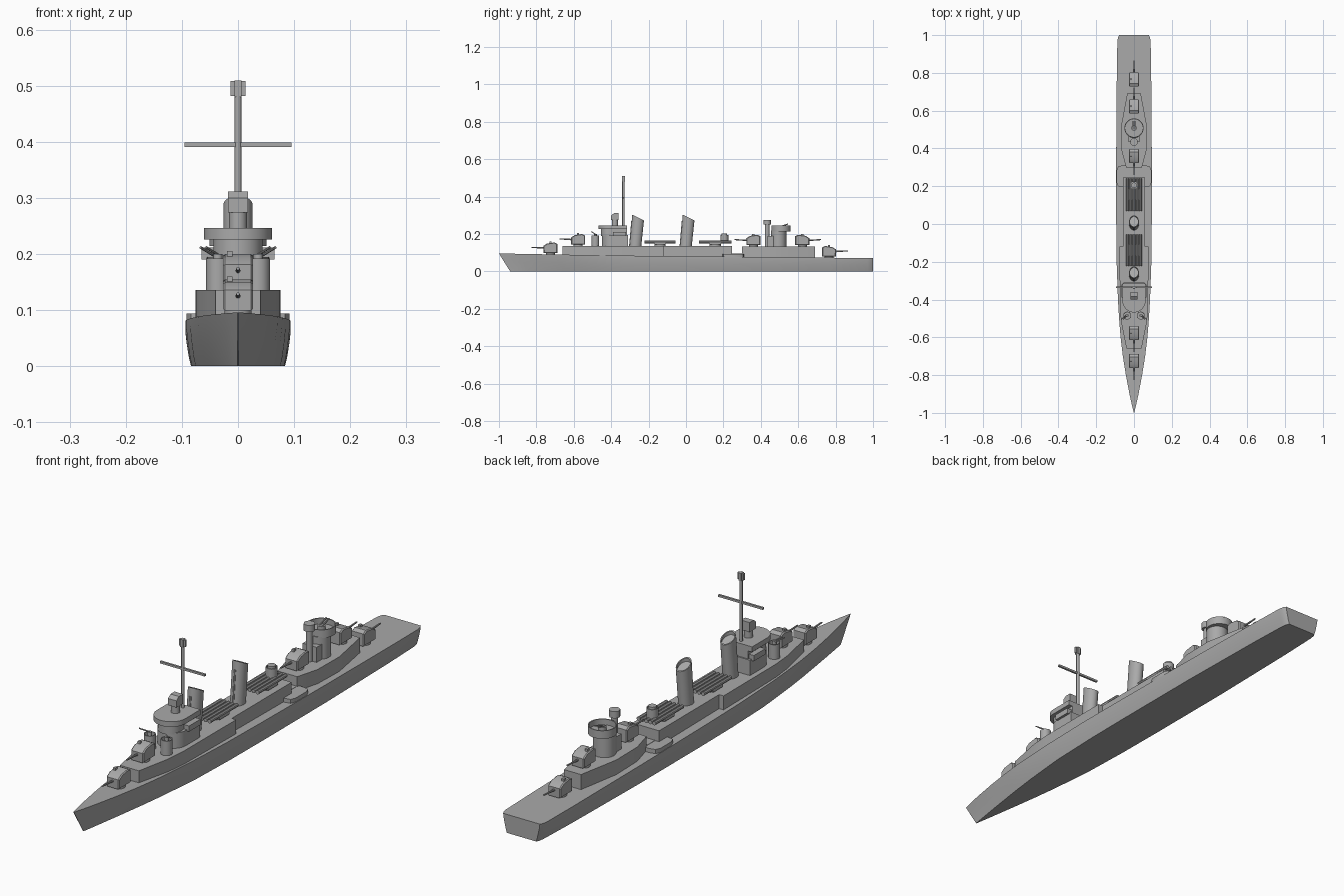
import bpy, bmesh, math
from mathutils import Vector

cube = bpy.data.objects.get("Cube")
if cube:
    bpy.data.objects.remove(cube, do_unlink=True)

grey = bpy.data.materials.new("hull_grey")
grey.use_nodes = True
grey.diffuse_color = (0.4, 0.4, 0.4, 1)
grey.node_tree.nodes["Principled BSDF"].inputs["Base Color"].default_value = (0.4, 0.4, 0.4, 1)


def loft(name, rings):
    """Skin a list of equal closed rings, cap both ends, keep hard edges sharp."""
    bm = bmesh.new()
    rows = [[bm.verts.new(p) for p in ring] for ring in rings]
    n = len(rows[0])
    for a, b in zip(rows, rows[1:]):
        for i in range(n):
            j = (i + 1) % n
            bm.faces.new((a[i], a[j], b[j], b[i]))
    bm.faces.new(rows[0])
    bm.faces.new(rows[-1])
    bmesh.ops.recalc_face_normals(bm, faces=bm.faces)
    for f in bm.faces:
        f.smooth = True
    for e in bm.edges:
        e.smooth = e.calc_face_angle(0) < math.radians(32)
    mesh = bpy.data.meshes.new(name)
    bm.to_mesh(mesh)
    bm.free()
    mesh.materials.append(grey)
    obj = bpy.data.objects.new(name, mesh)
    bpy.context.collection.objects.link(obj)
    return obj


def prism(name, outline, z0, z1):
    return loft(name, [[(x, y, z) for x, y in outline] for z in (z0, z1)])


def mirrored(half):
    """Close a right-hand (x, y) outline with its mirror image."""
    return half + [(-x, y) for x, y in reversed(half)]


def box(name, w, y0, y1, z0, z1, x=0):
    return prism(name, [(x - w, y0), (x + w, y0), (x + w, y1), (x - w, y1)], z0, z1)


def circle(x, y, r, z, n=24, stretch=1):
    return [(x + r * math.cos(math.tau * i / n),
             y + r * stretch * math.sin(math.tau * i / n), z) for i in range(n)]


def cyl(name, x, y, r, z0, z1, n=24):
    return loft(name, [circle(x, y, r, z0, n), circle(x, y, r, z1, n)])


def tub(name, x, y, r, z0, z1, wall, depth):
    """Round open-topped shield."""
    return loft(name, [circle(x, y, r, z0), circle(x, y, r, z1),
                       circle(x, y, r - wall, z1), circle(x, y, r - wall, z1 - depth)])


def rod(name, start, end, r, r_end=None, n=10):
    start, end = Vector(start), Vector(end)
    turn = (end - start).to_track_quat('Z', 'Y')
    return loft(name, [[p + turn @ Vector(c) for c in circle(0, 0, rad, 0, n)]
                       for p, rad in ((start, r), (end, r_end or r))])


def lerp_table(table, t):
    for (a, va), (b, vb) in zip(table, table[1:]):
        if t <= b:
            return va + (vb - va) * (t - a) / (b - a)
    return table[-1][1]


# Hull: lofted sections with raked stem, flared sides and rising deck
BEAM = [(0, .001), (.025, .013), (.05, .024), (.1, .043), (.15, .059), (.2, .071), (.25, .079),
        (.3, .085), (.4, .092), (.5, .094), (.7, .094), (.9, .091), (.985, .088), (.995, .084), (1, .078)]
SHEER = [(-1, .096), (-.4, .085), (.2, .079), (1, .071)]
FLARE = [(0, .89), (.2, .93), (.5, .97), (.8, 1), (1, 1)]


def hull_point(u, f, side):
    stem = -.94 - .06 * f
    y = stem + u * (1 - stem)
    tuck = 1 - .1 * (1 - f) * max(0, (u - .8) / .2)
    fine = lerp_table(FLARE, f) - (1 - f) * .25 * max(0, 1 - u / .3)
    return (side * lerp_table(BEAM, u) * fine * tuck, y, f * lerp_table(SHEER, y))


hull_rings = []
for u, _ in BEAM:
    port = [hull_point(u, f, 1) for f, _ in FLARE]
    hull_rings.append(port + [(-x, y, z) for x, y, z in reversed(port)])
loft("hull", hull_rings)

# Deckhouses
prism("forward_deckhouse", mirrored([(.04, -.66), (.052, -.6), (.068, -.52), (.075, -.44), (.076, -.12)]), .05, .136)
box("midship_deckhouse", .057, -.13, .245, .05, .136)
prism("aft_deckhouse", mirrored([(.042, .3), (.066, .39), (.068, .52), (.036, .69)]), .05, .132)
box("deckhouse_link", .04, .23, .32, .05, .095)
prism("side_platform", mirrored([(.06, .195), (.084, .2), (.092, .22), (.092, .285), (.084, .305), (.06, .31)]), .06, .094)


# Gun turrets: bevelled shield, pedestal ring and tapered barrel
def turret(name, y, base, aim):
    profile = [(.037, .008), (.038, .045), (.018, .058), (-.022, .064), (-.038, .056), (-.038, .008)]
    rings = []
    for x, s in ((-.027, .88), (-.023, 1), (.023, 1), (.027, .88)):
        rings.append([(x, y + aim * a * s, base + .035 + (b - .035) * s) for a, b in profile])
    loft(name, rings)
    cyl(name + "_ring", 0, y, .024, base - .012, base + .012)
    rod(name + "_barrel", (0, y + aim * .03, base + .034), (0, y + aim * .1, base + .038), .0045, .003)
    box(name + "_sight", .005, y - .006, y + .006, base + .05, base + .069, x=-.015)


for name, y, base, aim in (("bow_turret", -.725, .091, -1), ("raised_bow_turret", -.577, .136, -1),
                           ("mid_turret", .36, .132, -1), ("raised_stern_turret", .622, .132, 1),
                           ("stern_turret", .765, .072, 1)):
    turret(name, y, base, aim)


# Bridge: stacked round-fronted storeys
def round_front(w, front, back, n=12):
    arc = [(w * math.sin(math.pi / 2 * i / n), front + w * (1 - math.cos(math.pi / 2 * i / n)))
           for i in range(1, n + 1)]
    return mirrored([(.002, front)] + arc + [(w, back)])


prism("bridge_lower", round_front(.055, -.45, -.31), .13, .195)
prism("bridge_wings", mirrored([(.065, -.39), (.065, -.32)]), .19, .212)
prism("bridge_upper", round_front(.044, -.455, -.315), .19, .24)
prism("bridge_roof", round_front(.061, -.468, -.315), .226, .246)

# Director on the bridge roof
cyl("director_stalk", 0, -.38, .016, .24, .28)
loft("director_head", [[(x, -.38 + a, b) for a, b in ((-.02, .274), (.02, .274), (.02, .311), (-.005, .311), (-.02, .3))]
                       for x in (-.018, .018)])

# Mast with yard and top aerial
cyl("mast", 0, -.335, .006, .13, .5, 12)
box("yard", .095, -.339, -.331, .391, .399)
box("mast_aerial", .013, -.339, -.331, .482, .508)
box("mast_cap", .006, -.343, -.327, .48, .509)

# Light gun tubs beside the bridge
for side, label in ((1, "left"), (-1, "right")):
    x = side * .036
    tub(label + "_gun_tub", x, -.485, .021, .13, .192, .003, .014)
    cyl(label + "_gun_mount", x, -.485, .008, .17, .2, 12)
    for dx in (-.005, .005):
        rod(label + "_light_gun", (x + dx, -.48, .196), (x + dx + side * .026, -.505, .212), .0025, n=8)

# Funnels: oval, raked, with a slanted hollow top
for name, y in (("forward_funnel", -.272), ("aft_funnel", -.002)):
    rings = []
    for scale, z, rake, slope in ((1, .12, 0, 0), (1, .288, .016, .5), (.85, .288, .016, .5), (.85, .275, .015, .5)):
        rings.append([(px, py + y + rake, z - slope * py)
                      for px, py, _ in circle(0, 0, .026 * scale, 0, 28, 1.2)])
    loft(name, rings)
    rod(name + "_pipe", (0, y - .028, .13), (0, y - .016, .27), .005)

# Torpedo tube banks
for name, y0, y1 in (("forward_torpedo", -.222, -.055), ("aft_torpedo", .07, .242)):
    mid = (y0 + y1) / 2
    cyl(name + "_turntable", 0, mid, .03, .13, .15)
    box(name + "_cradle", .04, mid - .03, mid + .03, .144, .154)
    for i in range(5):
        x = (i - 2) * .0168
        rod(name + "_tube", (x, y0, .157), (x, y1, .157), .0075)
tub("torpedo_control_tub", 0, .205, .021, .15, .196, .003, .006)
cyl("torpedo_control_cap", 0, .205, .015, .18, .203)

# Aft tower with open gun platform
cyl("aft_tower", 0, .495, .041, .12, .218)
box("aft_tower_house", .03, .435, .5, .12, .19)
tub("aft_gun_platform", 0, .508, .051, .214, .245, .004, .022)
cyl("aft_gun_mount", 0, .508, .014, .22, .24, 12)
for x in (-.006, .006):
    rod("aft_light_gun", (x, .5, .238), (x, .545, .253), .003, n=8)
cyl("aft_director_stalk", 0, .434, .012, .12, .255, 16)
cyl("aft_director_head", 0, .434, .02, .25, .276, 16)
